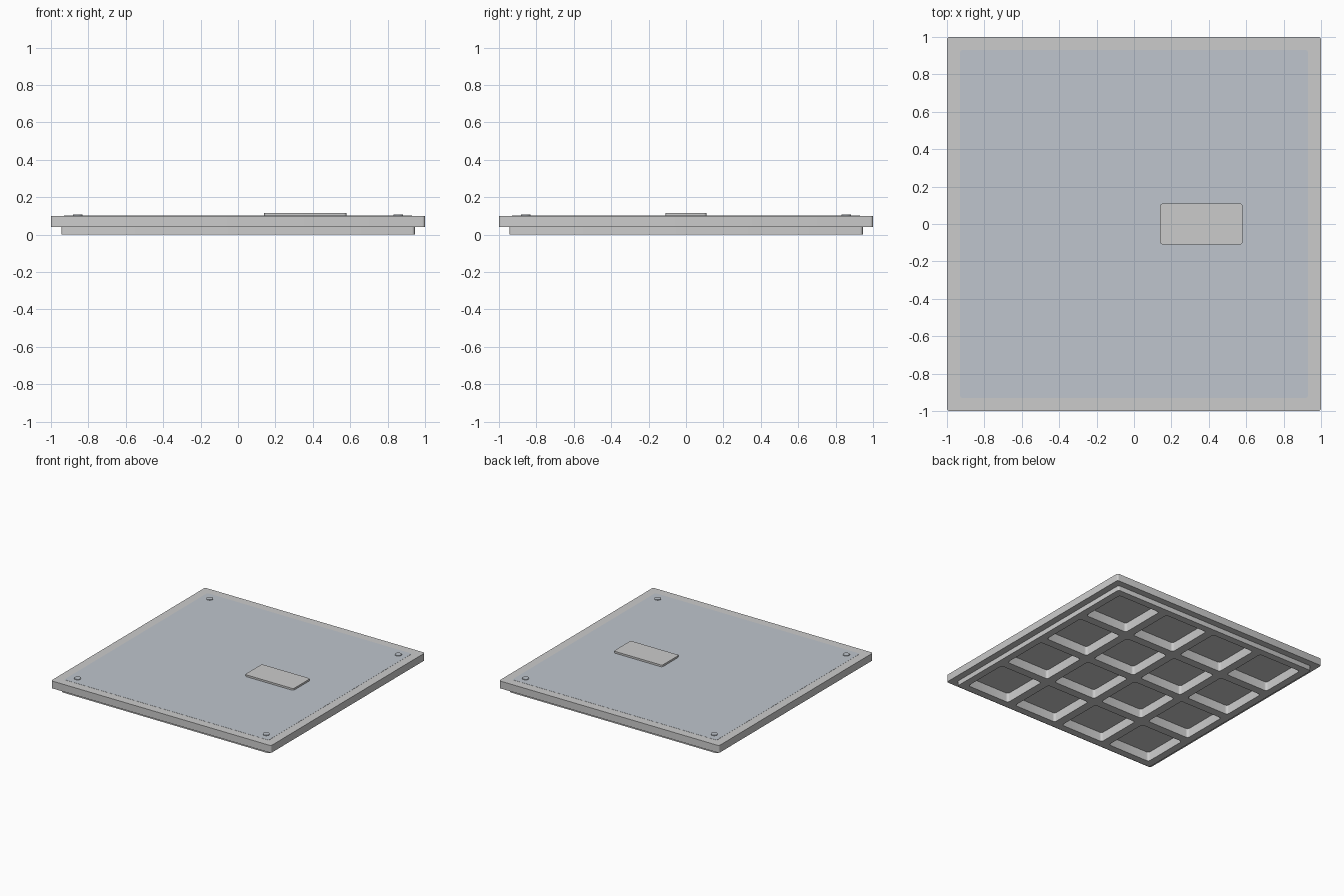
import bpy, bmesh
from math import cos, sin, pi

if "Cube" in bpy.data.objects:
    bpy.data.objects.remove(bpy.data.objects["Cube"])


def material(name, rgb):
    m = bpy.data.materials.new(name)
    m.diffuse_color = (*rgb, 1)
    m.use_nodes = True
    m.node_tree.nodes["Principled BSDF"].inputs["Base Color"].default_value = m.diffuse_color
    return m


def rounded_outline(cx, cy, w, d, r, seg=4):
    pts = []
    for i, (sx, sy) in enumerate(((1, 1), (-1, 1), (-1, -1), (1, -1))):
        for k in range(seg + 1):
            a = (i + k / seg) * pi / 2
            pts.append((cx + sx * (w / 2 - r) + r * cos(a),
                        cy + sy * (d / 2 - r) + r * sin(a)))
    return pts


def add_prism(bm, pts, z0, z1):
    low = [bm.verts.new((x, y, z0)) for x, y in pts]
    top = [bm.verts.new((x, y, z1)) for x, y in pts]
    n = len(pts)
    bm.faces.new(low[::-1])
    bm.faces.new(top)
    for i in range(n):
        j = (i + 1) % n
        bm.faces.new((low[i], low[j], top[j], top[i]))


def make(name, outlines, z0, z1, mat=None):
    bm = bmesh.new()
    for pts in outlines:
        add_prism(bm, pts, z0, z1)
    me = bpy.data.meshes.new(name)
    bm.to_mesh(me)
    bm.free()
    ob = bpy.data.objects.new(name, me)
    bpy.context.collection.objects.link(ob)
    if mat:
        me.materials.append(mat)
    return ob


def boolean(target, tool, operation):
    mod = target.modifiers.new(operation.lower(), 'BOOLEAN')
    mod.operation = operation
    mod.solver = 'EXACT'
    mod.object = tool
    bpy.context.view_layer.objects.active = target
    bpy.ops.object.modifier_apply(modifier=mod.name)
    bpy.data.objects.remove(tool)


frame_mat = material("pale_grey", (0.77, 0.79, 0.78))
blue_mat = material("blue_grey", (0.52, 0.56, 0.61))

# panel body: overhanging top plate over a narrower ribbed tray
body = make("panel_body", [rounded_outline(0, 0, 2, 2, 0.015)], 0.04, 0.10, frame_mat)
tray = make("ribbed_tray", [rounded_outline(0, 0, 1.89, 1.89, 0.015)], 0, 0.06, frame_mat)
boolean(body, tray, 'UNION')

# underside: 4 x 4 grid of pockets separated by ribs
CELL, RIB = 0.39, 0.07
centres = [(i - 1.5) * (CELL + RIB) for i in range(4)]
pockets = make("pocket_cutter", [rounded_outline(x, y, CELL, CELL, 0.02)
                                 for x in centres for y in centres], -0.05, 0.075, frame_mat)
pockets.hide_render = True
boolean(body, pockets, 'DIFFERENCE')

# surface covering
make("surface_inlay", [rounded_outline(0, 0, 1.86, 1.86, 0.012)], 0.095, 0.101, blue_mat)

# corner screws
screws = [[(sx * 0.857 + 0.026 * cos(k * pi / 12), sy * 0.857 + 0.026 * sin(k * pi / 12))
           for k in range(24)] for sx in (-1, 1) for sy in (-1, 1)]
make("corner_screws", screws, 0.098, 0.106, blue_mat)

# raised cover plate
make("cover_plate", [rounded_outline(0.36, 0, 0.44, 0.22, 0.015)], 0.098, 0.116)

for ob in list(bpy.context.scene.objects):
    bpy.ops.object.select_all(action='DESELECT')
    ob.select_set(True)
    bpy.context.view_layer.objects.active = ob
    bpy.ops.object.shade_smooth_by_angle(angle=0.6)
